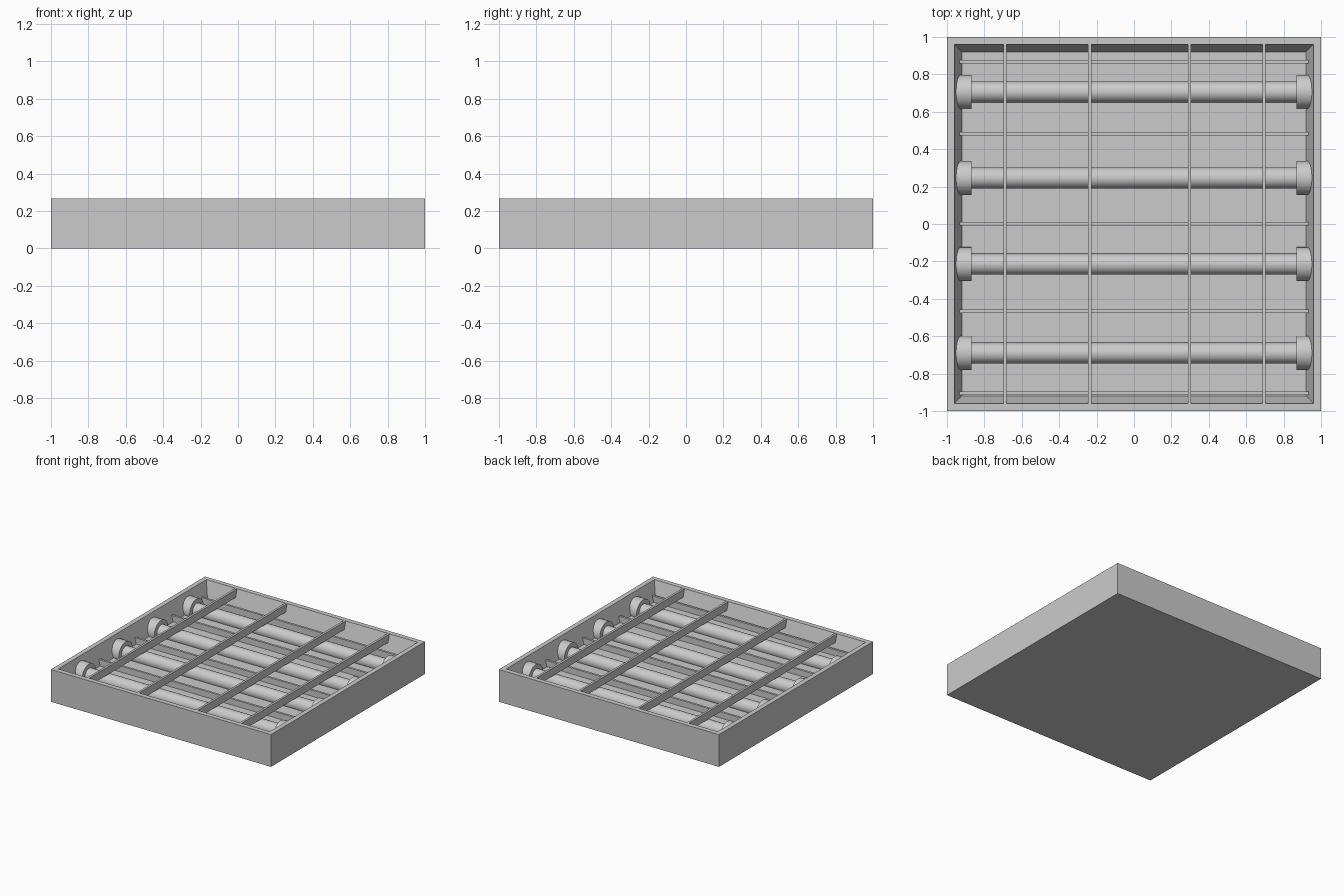
import bpy, bmesh, math

if "Cube" in bpy.data.objects:
    bpy.data.objects.remove(bpy.data.objects["Cube"])

TOP = 0.265
FLOOR = 0.115


def new_object(name, bm):
    bmesh.ops.recalc_face_normals(bm, faces=bm.faces)
    mesh = bpy.data.meshes.new(name)
    bm.to_mesh(mesh)
    bm.free()
    obj = bpy.data.objects.new(name, mesh)
    bpy.context.collection.objects.link(obj)
    return obj


def rod(name, x0, x1, y, z, r):
    """Cylinder along x."""
    bpy.ops.mesh.primitive_cylinder_add(
        vertices=32, radius=r, depth=x1 - x0,
        location=((x0 + x1) / 2, y, z), rotation=(0, math.pi / 2, 0))
    obj = bpy.context.object
    obj.name = name
    bpy.ops.object.shade_smooth_by_angle()
    return obj


def bar(name, lo, hi):
    """Box between two opposite corners."""
    bm = bmesh.new()
    bmesh.ops.create_cube(bm, size=1)
    for v in bm.verts:
        v.co = [a + (b - a) * (c + 0.5) for a, b, c in zip(lo, hi, v.co)]
    return new_object(name, bm)


# Tray: square rings joined from the underside, up over the rim, down to the floor
bm = bmesh.new()
rings = []
for half, z in ((1, 0), (1, TOP), (0.961, TOP), (0.92, FLOOR)):
    rings.append([bm.verts.new((sx * half, sy * half, z))
                  for sx, sy in ((-1, -1), (1, -1), (1, 1), (-1, 1))])
for a, b in zip(rings, rings[1:]):
    for i in range(4):
        j = (i + 1) % 4
        bm.faces.new((a[i], a[j], b[j], b[i]))
bm.faces.new(rings[0])
bm.faces.new(rings[-1])
new_object("tray", bm)

# Lamp tubes with a wide socket at each end, sunk into the sloped walls
for y in (0.706, 0.246, -0.215, -0.69):
    rod("tube", -0.88, 0.88, y, 0.137, 0.056)
    rod("left_socket", -0.953, -0.87, y, 0.137, 0.091)
    rod("right_socket", 0.87, 0.953, y, 0.137, 0.091)

# Long bars between the tubes, ending in the sloped walls
for y in (0.867, 0.482, 0.002, -0.466, -0.904):
    bar("long_bar", (-0.94, y - 0.009, 0.11), (0.94, y + 0.009, 0.165))

# Cross bars flush with the rim
for x in (-0.69, -0.236, 0.297, 0.695):
    bar("cross_bar", (x - 0.009, -0.961, 0.2), (x + 0.009, 0.961, TOP - 0.001))
